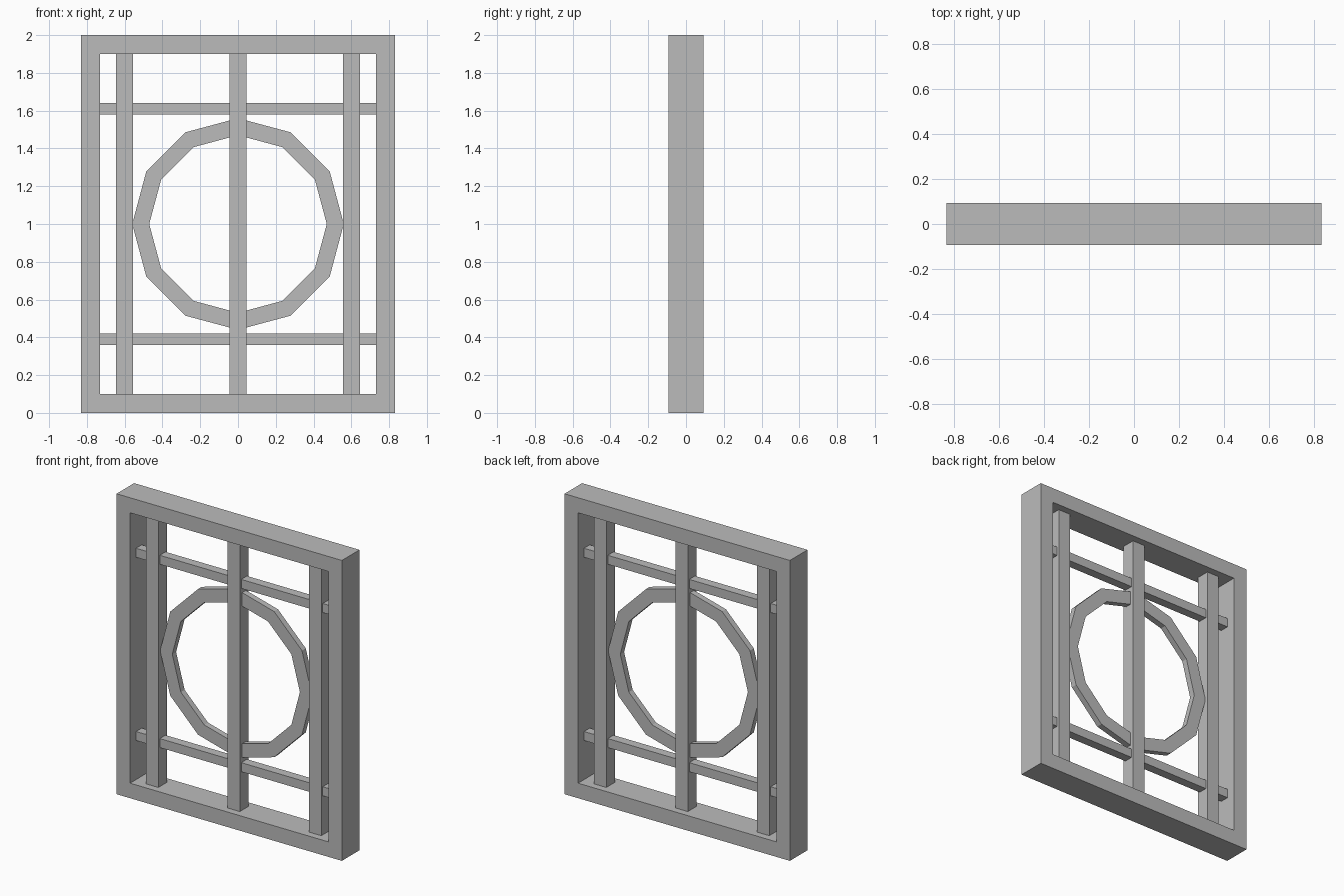
import bpy
import bmesh
from math import cos, sin, tau

cube = bpy.data.objects.get("Cube")
if cube:
    bpy.data.objects.remove(cube, do_unlink=True)

grey = bpy.data.materials.new("plain grey")
grey.use_nodes = True
colour = (0.5, 0.5, 0.5, 1)
grey.diffuse_color = colour
grey.node_tree.nodes["Principled BSDF"].inputs["Base Color"].default_value = colour

MID = 1.0                       # height of the window's centre
OUT_X, IN_X = 0.83, 0.73        # frame half widths
OUT_Z, IN_Z = 1.0, 0.9          # frame half heights


def add_object(name, bm):
    bmesh.ops.recalc_face_normals(bm, faces=bm.faces)
    mesh = bpy.data.meshes.new(name)
    bm.to_mesh(mesh)
    bm.free()
    mesh.materials.append(grey)
    obj = bpy.data.objects.new(name, mesh)
    bpy.context.collection.objects.link(obj)
    return obj


def ring(name, outer, inner, depth):
    """Closed band between two matching (x, z) outlines, extruded along y."""
    bm = bmesh.new()
    loops = [[bm.verts.new((x, y, MID + z)) for x, z in outline]
             for outline, y in ((outer, -depth / 2), (inner, -depth / 2),
                                (inner, depth / 2), (outer, depth / 2))]
    n = len(outer)
    for a, b in zip(loops, loops[1:] + loops[:1]):
        for i in range(n):
            j = (i + 1) % n
            bm.faces.new((a[i], a[j], b[j], b[i]))
    return add_object(name, bm)


def bar(name, centre, size):
    bm = bmesh.new()
    bmesh.ops.create_cube(bm, size=1)
    bmesh.ops.scale(bm, vec=size, verts=bm.verts)
    bmesh.ops.translate(bm, vec=centre, verts=bm.verts)
    return add_object(name, bm)


def rectangle(hx, hz):
    return [(-hx, -hz), (hx, -hz), (hx, hz), (-hx, hz)]


def polygon(radius, sides=12):
    return [(radius * cos(tau * i / sides), radius * sin(tau * i / sides))
            for i in range(sides)]


# Outer frame and twelve-sided centre ring
ring("outer_frame", rectangle(OUT_X, OUT_Z), rectangle(IN_X, IN_Z), 0.185)
ring("centre_ring", polygon(0.56), polygon(0.47), 0.04)

# Upright bars
for name, x in (("right", -0.6), ("centre", 0), ("left", 0.6)):
    bar(name + "_upright", (x, 0, MID), (0.09, 0.09, 2 * IN_Z))

# Thin cross bars
for name, z in (("lower", 0.39), ("upper", 1.61)):
    bar(name + "_cross_bar", (0, 0, z), (2 * IN_X, 0.06, 0.06))
